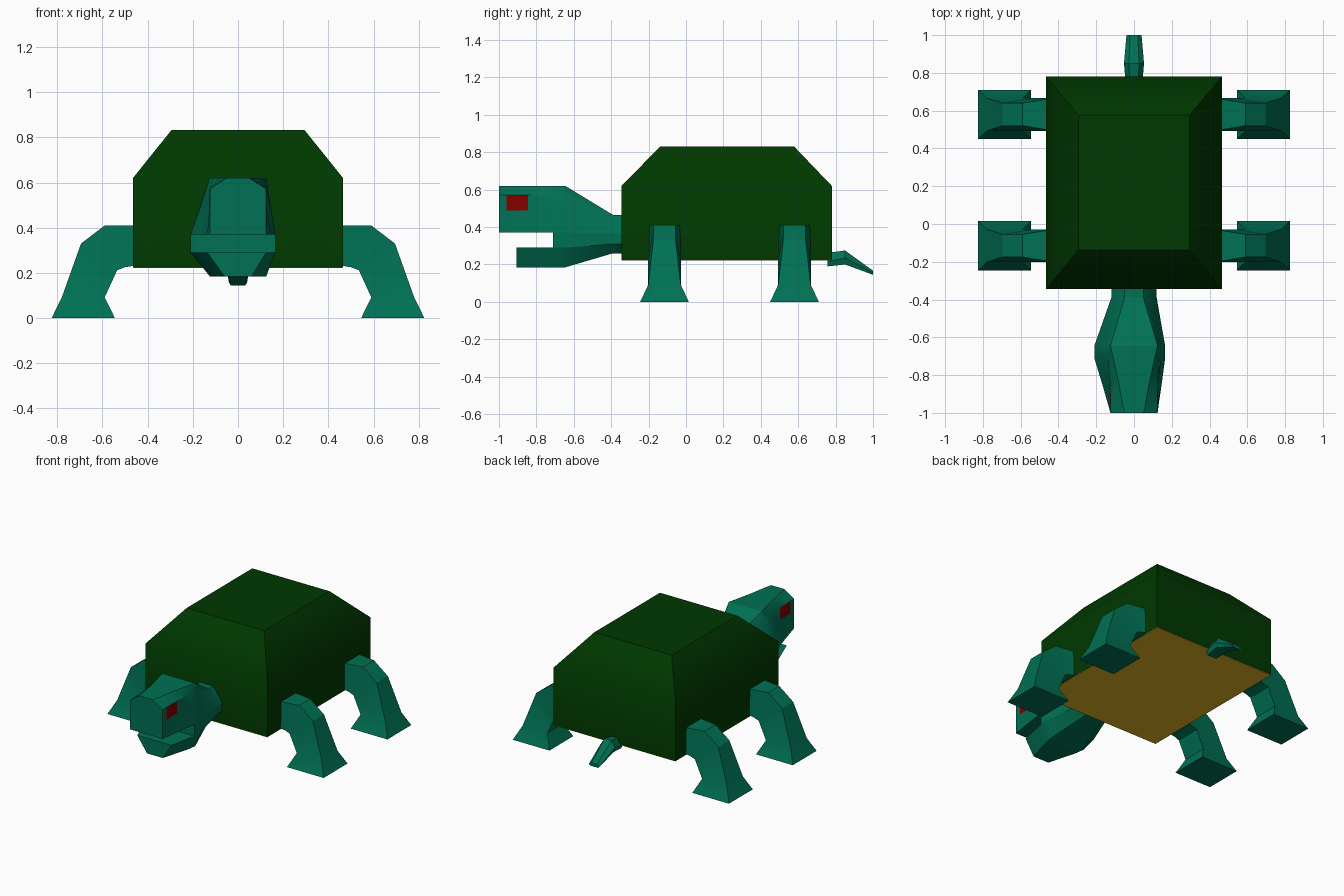
import bpy, bmesh, math

if "Cube" in bpy.data.objects:
    bpy.data.objects.remove(bpy.data.objects["Cube"])


def material(name, rgb):
    m = bpy.data.materials.new(name)
    m.diffuse_color = (*rgb, 1)
    m.use_nodes = True
    m.node_tree.nodes["Principled BSDF"].inputs["Base Color"].default_value = m.diffuse_color
    return m


SKIN = material("teal_skin", (0.0, 0.165, 0.088))
SHELL = material("dark_green_shell", (0.0, 0.04, 0.0))
BELLY = material("tan_belly", (0.78, 0.47, 0.02))
EYE = material("red_eye", (0.216, 0.0, 0.0))


def loft(name, rings, mats, angle=30, rule=None):
    """Skin a list of equal-length rings and cap both ends."""
    bm = bmesh.new()
    rows = [[bm.verts.new(p) for p in ring] for ring in rings]
    n = len(rows[0])
    for a, b in zip(rows, rows[1:]):
        for i in range(n):
            j = (i + 1) % n
            bm.faces.new((a[i], a[j], b[j], b[i]))
    bm.faces.new(rows[0])
    bm.faces.new(rows[-1])
    bmesh.ops.recalc_face_normals(bm, faces=bm.faces)
    if rule:
        for f in bm.faces:
            f.material_index = rule(f.calc_center_median())
    me = bpy.data.meshes.new(name)
    bm.to_mesh(me)
    bm.free()
    for m in mats:
        me.materials.append(m)
    ob = bpy.data.objects.new(name, me)
    bpy.context.collection.objects.link(ob)
    bpy.ops.object.select_all(action='DESELECT')
    ob.select_set(True)
    bpy.context.view_layer.objects.active = ob
    bpy.ops.object.shade_smooth_by_angle(angle=math.radians(angle))
    return ob


def rect(x, y0, y1, z):
    return [(-x, y0, z), (x, y0, z), (x, y1, z), (-x, y1, z)]


def section(y, half, bulge=0, power=1):
    """Cross-section across x; the left cheek swells out by bulge."""
    def left(x, z):
        t = max(0, min(1, (0.62 - z) / 0.25, (z - 0.185) / 0.105))
        return -x - bulge * t ** power
    return [(x, y, z) for x, z in half] + [(left(x, z), y, z) for x, z in reversed(half)]


# Shell and belly
loft("shell", [rect(0.465, -0.345, 0.78, 0.225), rect(0.465, -0.345, 0.78, 0.62),
               rect(0.295, -0.137, 0.577, 0.832)], [SHELL], 45)
loft("belly", [rect(0.463, -0.343, 0.778, 0.221), rect(0.463, -0.343, 0.778, 0.226)], [BELLY])

# Legs: outer x, z, half width, then inner x, z, half width
LEG = [(0.44, 0.41, 0.085, 0.44, 0.235, 0.087),
       (0.59, 0.41, 0.06, 0.50, 0.225, 0.087),
       (0.695, 0.33, 0.06, 0.535, 0.212, 0.087),
       (0.78, 0.092, 0.087, 0.59, 0.092, 0.087),
       (0.825, 0.0, 0.13, 0.545, 0.0, 0.13)]
for end, yc in (("front", -0.115), ("back", 0.58)):
    for side, s in (("right", 1), ("left", -1)):
        loft(f"{end}_{side}_leg",
             [[(s * xo, yc - wo, zo), (s * xo, yc + wo, zo),
               (s * xi, yc + wi, zi), (s * xi, yc - wi, zi)]
              for xo, zo, wo, xi, zi, wi in LEG], [SKIN])

# Head above the mouth line: y, left bulge and its power, half widths crown to mouth
HEAD = [(-1.0, 0, 1, 0.05, 0.125, 0.125, 0.125),
        (-0.96, 0.006, 4, 0.06, 0.125, 0.126, 0.13),
        (-0.845, 0.022, 4, 0.08, 0.126, 0.127, 0.147),
        (-0.71, 0.045, 1, 0.11, 0.132, 0.145, 0.165),
        (-0.645, 0.045, 1, 0.125, 0.133, 0.146, 0.165)]
rings = [section(y, list(zip(ws, (0.62, 0.572, 0.488, 0.37))), b, p) for y, b, p, *ws in HEAD]
rings += [section(y, [(0.05, 0.465), (0.075, 0.433), (0.1, 0.4), (0.12, 0.365)])
          for y in (-0.39, -0.335)]


def eye_rule(c):
    return int(-0.96 < c.y < -0.845 and 0.488 < c.z < 0.572 and abs(c.x) > 0.11)


loft("head", rings, [SKIN, EYE], 30, eye_rule)

# Cheeks joining head and jaw behind the mouth
loft("cheeks", [section(-0.71, [(0.165, 0.37), (0.165, 0.29)], 0.045),
                section(-0.645, [(0.165, 0.37), (0.165, 0.29)], 0.045),
                section(-0.39, [(0.12, 0.365), (0.12, 0.31)]),
                section(-0.335, [(0.12, 0.365), (0.12, 0.31)])], [SKIN])

# Lower jaw and throat
loft("lower_jaw", [section(-0.905, [(0.125, 0.29), (0.06, 0.185)], 0.01),
                   section(-0.71, [(0.165, 0.29), (0.115, 0.185)], 0.045),
                   section(-0.645, [(0.165, 0.29), (0.125, 0.185)], 0.045),
                   section(-0.39, [(0.12, 0.31), (0.06, 0.26)]),
                   section(-0.335, [(0.12, 0.31), (0.06, 0.26)])], [SKIN])

# Tail: y, then top, middle and bottom heights and half width
TAIL = [(0.757, 0.262, 0.215, 0.19, 0.045), (0.85, 0.275, 0.235, 0.2, 0.053),
        (1.0, 0.167, 0.156, 0.145, 0.04)]
loft("tail", [section(y, [(w * 0.5, t), (w, m), (w * 0.8, b)])
              for y, t, m, b, w in TAIL], [SKIN])
